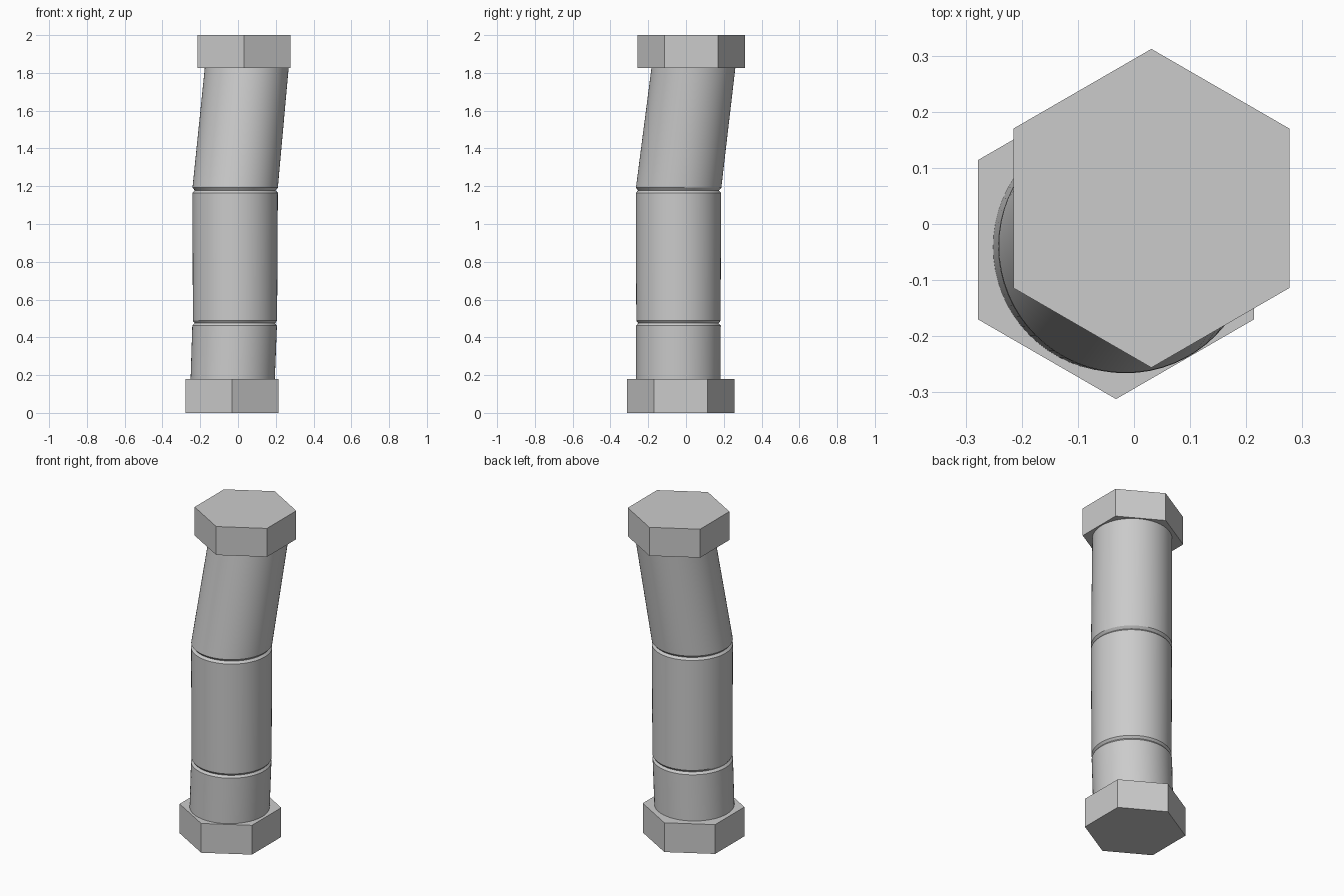
import bpy, bmesh, math

if "Cube" in bpy.data.objects:
    bpy.data.objects.remove(bpy.data.objects["Cube"])


def loft(name, rings, sides, start=0.0, smooth=False):
    """Loft a capped solid through level rings given as (z, centre x, centre y, radius)."""
    bm = bmesh.new()
    loops = []
    for z, cx, cy, r in rings:
        angles = [start + 2 * math.pi * i / sides for i in range(sides)]
        loops.append([bm.verts.new((cx + r * math.cos(a), cy + r * math.sin(a), z))
                      for a in angles])
    for lo, hi in zip(loops, loops[1:]):
        for i in range(sides):
            j = (i + 1) % sides
            bm.faces.new((lo[i], lo[j], hi[j], hi[i]))
    bm.faces.new(loops[0][::-1])
    bm.faces.new(loops[-1])
    mesh = bpy.data.meshes.new(name)
    bm.to_mesh(mesh)
    bm.free()
    ob = bpy.data.objects.new(name, mesh)
    bpy.context.collection.objects.link(ob)
    if smooth:
        bpy.ops.object.select_all(action='DESELECT')
        ob.select_set(True)
        bpy.context.view_layer.objects.active = ob
        bpy.ops.object.shade_smooth_by_angle(angle=math.radians(25))
    return ob


# Hexagonal end blocks, corners pointing along y
for name, z0, z1, cx, cy in (("base_block", 0.0, 0.18, -0.032, -0.028),
                             ("top_block", 1.825, 2.0, 0.031, 0.028)):
    loft(name, [(z0, cx, cy, 0.284), (z1, cx, cy, 0.284)], 6, math.pi / 2)

# Bent shaft with two narrow V grooves
loft("shaft", [
    (0.18, -0.028, -0.041, 0.223),
    (0.462, -0.018, -0.040, 0.224),
    (0.475, -0.017, -0.040, 0.213),
    (0.488, -0.016, -0.040, 0.223),
    (1.165, -0.015, -0.040, 0.226),
    (1.178, -0.015, -0.040, 0.214),
    (1.192, -0.015, -0.039, 0.226),
    (1.825, 0.046, 0.039, 0.222),
], 64, smooth=True)
